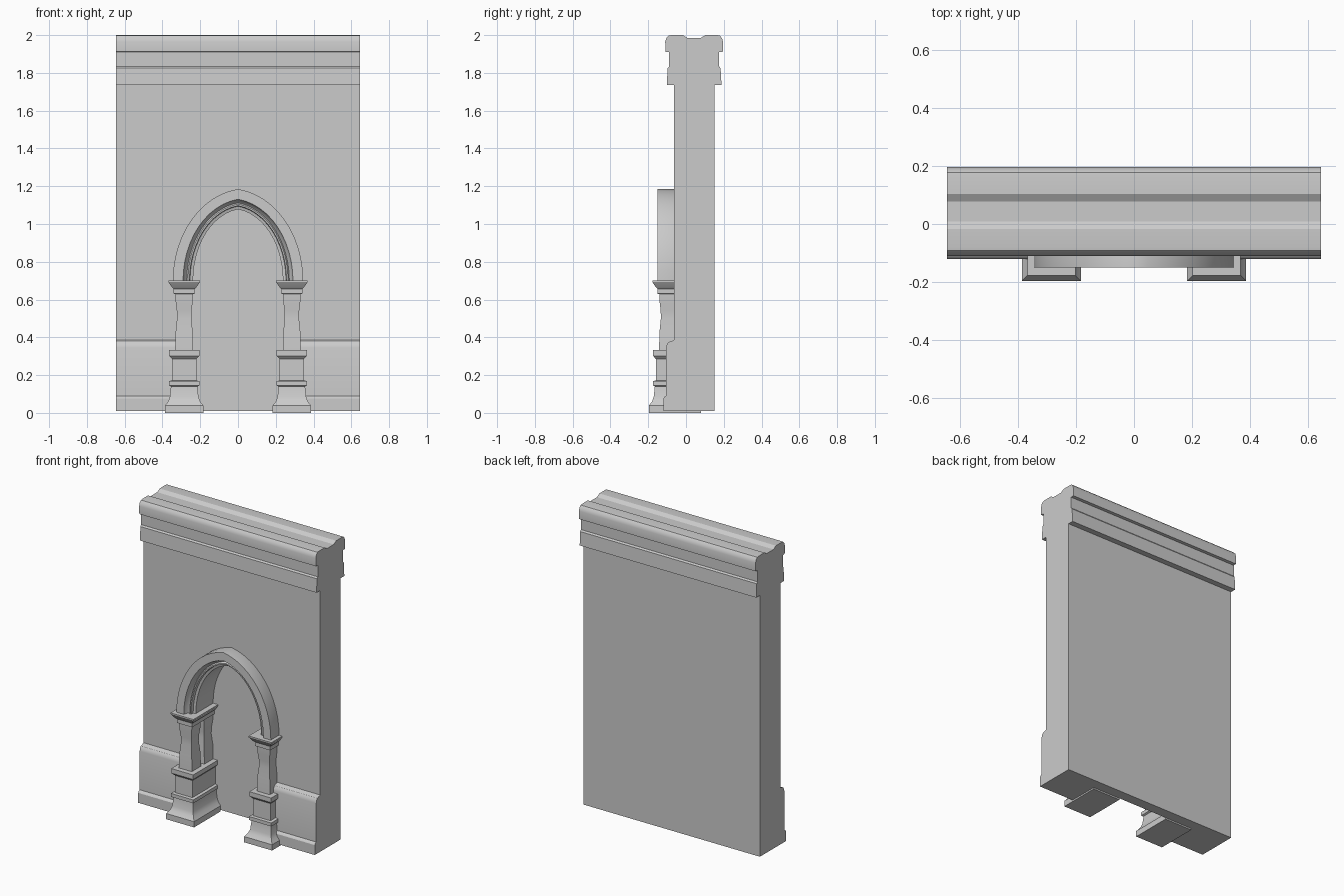
import bpy, bmesh, math
from mathutils import Vector

cube = bpy.data.objects.get("Cube")
if cube:
    bpy.data.objects.remove(cube, do_unlink=True)

stone = bpy.data.materials.new("grey_stone")
stone.use_nodes = True
GREY = (0.6, 0.6, 0.6, 1)
stone.diffuse_color = GREY
stone.node_tree.nodes["Principled BSDF"].inputs["Base Color"].default_value = GREY

SPRING = 0.70    # height where the arch starts
NICHE_Y = 0.08   # back plane of the niche
MID_Y = 0.043    # centre plane of the wall
COL_X, COL_Y = 0.285, -0.095


def loft(name, rings):
    """Skin a list of matching closed rings and cap both ends."""
    bm = bmesh.new()
    vs = [[bm.verts.new(p) for p in ring] for ring in rings]
    n = len(vs[0])
    for a, b in zip(vs, vs[1:]):
        for i in range(n):
            j = (i + 1) % n
            bm.faces.new((a[i], a[j], b[j], b[i]))
    bm.faces.new(vs[0])
    bm.faces.new(vs[-1])
    bmesh.ops.recalc_face_normals(bm, faces=bm.faces)
    mesh = bpy.data.meshes.new(name)
    bm.to_mesh(mesh)
    bm.free()
    mesh.materials.append(stone)
    obj = bpy.data.objects.new(name, mesh)
    bpy.context.collection.objects.link(obj)
    return obj


def activate(obj):
    bpy.ops.object.select_all(action="DESELECT")
    obj.select_set(True)
    bpy.context.view_layer.objects.active = obj


def smooth(obj):
    activate(obj)
    bpy.ops.object.shade_smooth_by_angle(angle=math.radians(30))


def arch_points(w, steps=12):
    """Pointed arch of half width w, from right springing to left."""
    c, h = 0.15, w + 0.14
    top = math.acos(c / (1 + c))
    right = []
    for i in range(steps + 1):
        a = top * i / steps
        x = (1 + c) * math.cos(a) - c
        z = (1 + c) * math.sin(a) / math.sqrt(1 + 2 * c)
        right.append((w * x, SPRING + h * z))
    return right + [(-x, z) for x, z in reversed(right[:-1])]


# Wall with cornice and dado, as one profile (y, z) run along x
cornice = [(0.107, 1.735), (0.145, 1.735), (0.140, 1.825), (0.132, 1.835),
           (0.132, 1.91), (0.152, 1.912), (0.153, 1.965), (0.147, 1.985),
           (0.135, 1.998), (0.12, 2.0), (0.06, 2.0), (0.035, 1.985)]
dado = [(-0.12, 0.01), (-0.12, 0.075), (-0.114, 0.085), (-0.105, 0.09),
        (-0.105, 0.345), (-0.101, 0.363), (-0.092, 0.375), (-0.064, 0.385)]
profile = [(MID_Y + 0.107, 0.01)] + dado
profile += [(MID_Y - d, z) for d, z in cornice]
profile += [(MID_Y + d, z) for d, z in reversed(cornice)]
wall = loft("wall", [[(x, y, z) for y, z in profile] for x in (-0.645, 0.645)])

# Pointed niche cut into the front
opening = [(0.29, -0.1)] + arch_points(0.29) + [(-0.29, -0.1)]
cutter = loft("niche_cutter", [[(x, y, z) for x, z in opening] for y in (-0.3, NICHE_Y)])
cutter.hide_render = True
cut = wall.modifiers.new("niche", "BOOLEAN")
cut.operation, cut.object, cut.solver = "DIFFERENCE", cutter, "EXACT"
activate(wall)
bpy.ops.object.modifier_apply(modifier=cut.name)
bpy.data.objects.remove(cutter, do_unlink=True)
smooth(wall)

# Moulded arch: section (half width, y) swept over the opening
section = [(0.345, -0.05), (0.345, -0.15), (0.291, -0.15), (0.283, -0.125),
           (0.272, -0.115), (0.265, -0.125), (0.257, -0.125), (0.254, -0.105),
           (0.238, -0.10), (0.238, NICHE_Y), (0.30, NICHE_Y)]
curves = [[(x, y, z) for x, z in arch_points(w)] for w, y in section]
smooth(loft("arch_moulding", list(zip(*curves))))


def square_stack(name, side, steps, back=None, y=COL_Y):
    """Square mouldings from (half width, z) steps; back stretches them to a plane."""
    rings = []
    for h, z in steps:
        yb = y + h if back is None else back
        x = side * COL_X
        rings.append([(x - h, y - h, z), (x + h, y - h, z), (x + h, yb, z), (x - h, yb, z)])
    return loft(name, rings)


pedestal = [(0.102, 0), (0.102, 0.038), (0.085, 0.06), (0.076, 0.085), (0.07, 0.14),
            (0.081, 0.145), (0.081, 0.168), (0.064, 0.172), (0.064, 0.285),
            (0.08, 0.302), (0.08, 0.332), (0.047, 0.333)]
shaft = [(0.048, 0.33), (0.045, 0.43), (0.038, 0.5), (0.039, 0.54), (0.045, 0.59), (0.046, 0.63)]
capital = [(0.046, 0.629), (0.056, 0.631), (0.056, 0.657), (0.064, 0.664),
           (0.083, 0.692), (0.083, SPRING)]

# Paired columns on shared pedestals and capitals
for side, label in ((-1, "right"), (1, "left")):
    smooth(square_stack(label + "_pedestal", side, pedestal, NICHE_Y))
    smooth(square_stack(label + "_front_shaft", side, shaft))
    smooth(square_stack(label + "_rear_shaft", side, shaft, y=0.035))
    smooth(square_stack(label + "_capital", side, capital, NICHE_Y))
